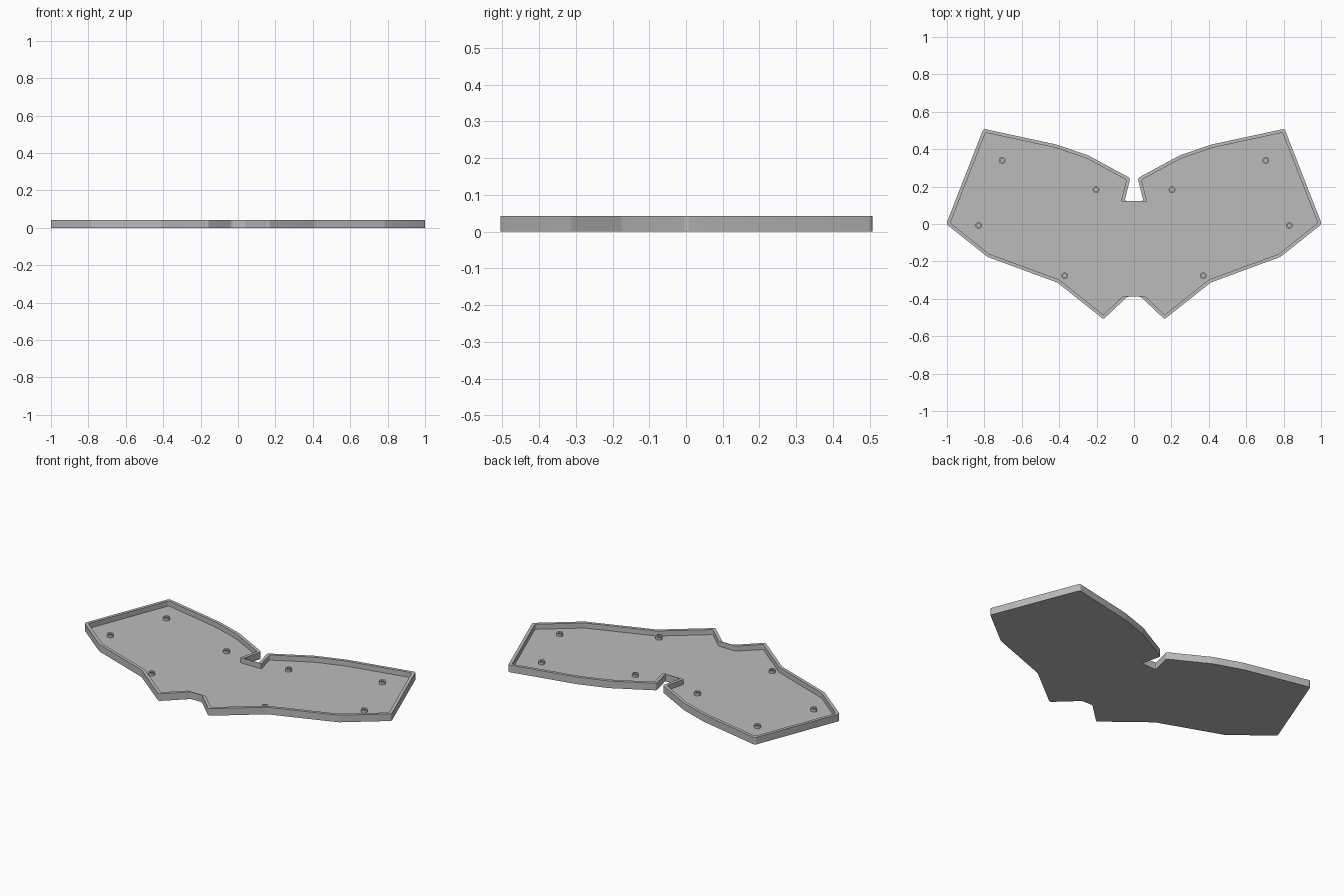
import bpy, bmesh, math
from mathutils import Vector

cube = bpy.data.objects.get("Cube")
if cube:
    bpy.data.objects.remove(cube, do_unlink=True)

HEIGHT, FLOOR, WALL, THIN = 0.042, 0.012, 0.018, 0.004
POST_TOP, POST_R, HOLE_R = 0.028, 0.018, 0.010

grey = bpy.data.materials.new("plain grey")
grey.use_nodes = True
colour = (0.5, 0.5, 0.5, 1)
grey.diffuse_color = colour
grey.node_tree.nodes["Principled BSDF"].inputs["Base Color"].default_value = colour


def make_object(name, bm):
    bmesh.ops.recalc_face_normals(bm, faces=bm.faces)
    mesh = bpy.data.meshes.new(name)
    bm.to_mesh(mesh)
    bm.free()
    mesh.materials.append(grey)
    obj = bpy.data.objects.new(name, mesh)
    bpy.context.collection.objects.link(obj)
    return obj


def inset(points, widths):
    """Move each edge of a counterclockwise outline inward by its own width."""
    result = []
    for i, p in enumerate(points):
        a = (p - points[i - 1]).normalized()
        b = (points[(i + 1) % len(points)] - p).normalized()
        pa = p + Vector((-a.y, a.x)) * widths[i - 1]
        pb = p + Vector((-b.y, b.x)) * widths[i]
        cross = a.x * b.y - a.y * b.x
        d = pb - pa
        result.append(pa + a * ((d.x * b.y - d.y * b.x) / cross))
    return result


def rounded(points, size, steps=4):
    """Soften every corner with a short curve."""
    result = []
    for i, p in enumerate(points):
        start = p + (points[i - 1] - p).normalized() * size
        end = p + (points[(i + 1) % len(points)] - p).normalized() * size
        for s in range(steps + 1):
            t = s / steps
            result.append(start * (1 - t) ** 2 + p * 2 * t * (1 - t) + end * t * t)
    return result


def lathe_rings(bm, rings):
    """Join consecutive closed rings with quads."""
    loops = [[bm.verts.new((p.x, p.y, z)) for p in pts] for pts, z in rings]
    for lo, hi in zip(loops, loops[1:]):
        for i in range(len(lo)):
            j = (i + 1) % len(lo)
            bm.faces.new((lo[i], lo[j], hi[j], hi[i]))
    return loops


# Outline of one half, from the front notch round to the back notch
half = [Vector(p) for p in (
    (0.035, -0.388), (0.163, -0.509), (0.41, -0.313), (0.783, -0.176),
    (1.004, 0), (0.805, 0.509), (0.415, 0.425), (0.245, 0.367),
    (0.02, 0.245), (0.05, 0.123))]
outline = half + [Vector((-p.x, p.y)) for p in reversed(half)]

# The wall is thin across the two notch ends
widths = [WALL] * len(outline)
widths[len(half) - 1] = widths[-1] = THIN
inner = inset(outline, widths)

# Tray: floor with a raised rim
bm = bmesh.new()
outer_r, inner_r = rounded(outline, 0.012), rounded(inner, 0.008)
loops = lathe_rings(bm, [(outer_r, 0), (outer_r, HEIGHT),
                         (inner_r, HEIGHT), (inner_r, FLOOR)])
bm.faces.new(loops[0])
bm.faces.new(loops[-1])
tray = make_object("tray", bm)


# Hollow screw posts
def circle(x, y, r, n=24):
    return [Vector((x + r * math.cos(k * math.tau / n),
                    y + r * math.sin(k * math.tau / n))) for k in range(n)]


for i, (x, y) in enumerate(((0.705, 0.34), (0.203, 0.183),
                            (0.83, -0.008), (0.37, -0.277))):
    for side, label in ((1, "left"), (-1, "right")):
        bm = bmesh.new()
        outside = circle(side * x, y, POST_R)
        hole = circle(side * x, y, HOLE_R)
        base = FLOOR - 0.002
        rings = lathe_rings(bm, [(outside, base), (outside, POST_TOP),
                                 (hole, POST_TOP), (hole, FLOOR + 0.001)])
        bm.faces.new(rings[0])
        bm.faces.new(rings[-1])
        make_object(f"screw_post_{label}_{i + 1}", bm)

# Smooth the curved corners and posts while keeping edges sharp
bpy.ops.object.select_all(action="DESELECT")
for obj in bpy.context.collection.objects:
    if obj.name == "tray" or obj.name.startswith("screw_post"):
        obj.select_set(True)
bpy.context.view_layer.objects.active = tray
bpy.ops.object.shade_smooth_by_angle(angle=math.radians(30))
